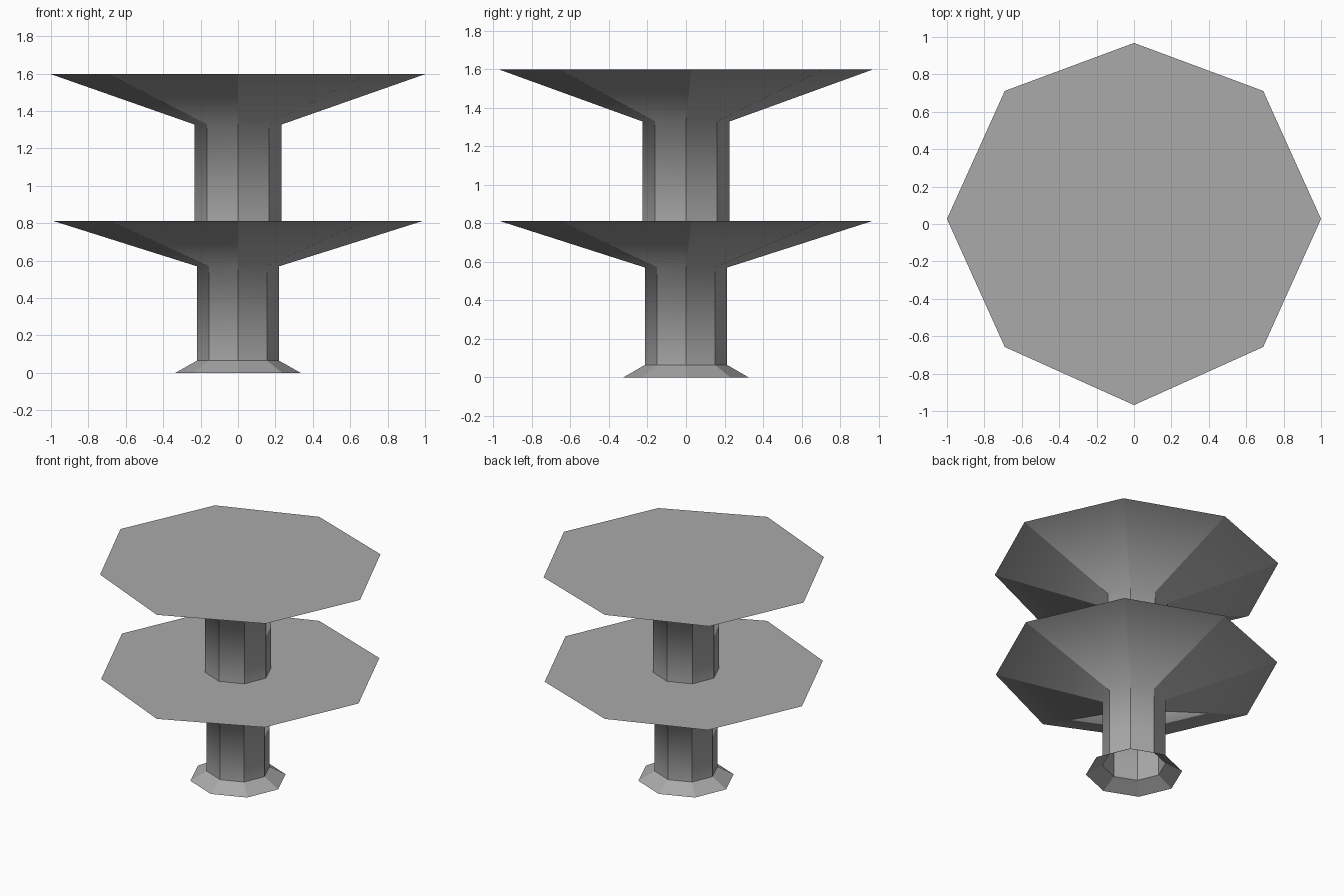
import bpy
import bmesh
from math import cos, sin, pi

cube = bpy.data.objects.get("Cube")
if cube:
    bpy.data.objects.remove(cube, do_unlink=True)

SIDES = 8

stone = bpy.data.materials.new("plain_grey")
stone.use_nodes = True
grey = (0.4, 0.4, 0.4, 1)
stone.diffuse_color = grey
stone.node_tree.nodes["Principled BSDF"].inputs["Base Color"].default_value = grey


def ring(bm, rx, ry, z, shift=0.0):
    """Octagon with corners on the axes; shift nudges all but the front and back corners."""
    verts = []
    for k in range(SIDES):
        a = 2 * pi * k / SIDES
        diagonal = 0.977 if shift and k % 2 else 1.0
        dy = 0.0 if k in (2, 6) else shift
        verts.append(bm.verts.new((rx * cos(a) * diagonal, ry * sin(a) + dy, z)))
    return verts


def lathe(name, rings, capped):
    """Skin the rings; smooth along each strip, crease between strips."""
    bm = bmesh.new()
    loops = [ring(bm, *r) for r in rings]
    for low, high in zip(loops, loops[1:]):
        for k in range(SIDES):
            n = (k + 1) % SIDES
            bm.faces.new((low[k], low[n], high[n], high[k]))
    if capped:
        bm.faces.new(loops[-1])
    for f in bm.faces:
        f.smooth = len(f.verts) == 4
    rim = set(loops[-1])
    for e in bm.edges:
        a, b = e.verts
        upright = abs(a.co.z - b.co.z) > 0.01
        e.smooth = not (upright or (a in rim and b in rim))
    mesh = bpy.data.meshes.new(name)
    bm.to_mesh(mesh)
    bm.free()
    mesh.materials.append(stone)
    obj = bpy.data.objects.new(name, mesh)
    bpy.context.collection.objects.link(obj)
    return obj


# Flared hollow foot, open underneath
lathe("base_foot", [(0.335, 0.325, 0), (0.22, 0.213, 0.065)], False)

# Lower column opening out into the lower tray
lathe("lower_tier", [(0.22, 0.213, 0.065), (0.22, 0.213, 0.57),
                     (0.987, 0.968, 0.812, 0.027)], True)

# Upper column opening out into the upper tray
lathe("upper_tier", [(0.233, 0.226, 0.812), (0.233, 0.226, 1.328),
                     (1.0, 0.968, 1.597, 0.027)], True)
